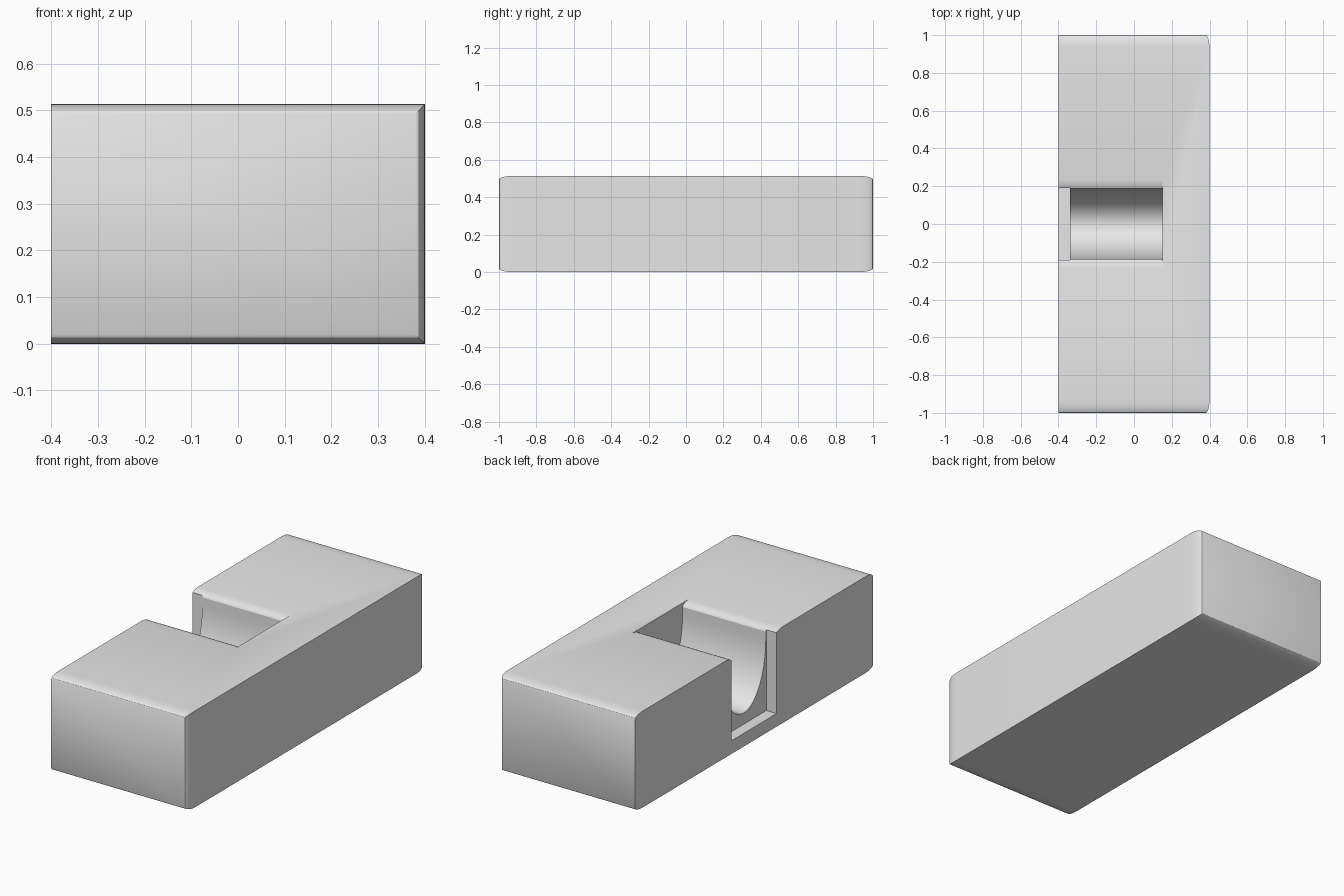
import bpy, bmesh, math
from mathutils import Vector

cube = bpy.data.objects.get("Cube")
if cube:
    bpy.data.objects.remove(cube, do_unlink=True)

HEIGHT = 0.513
STRETCH = 3.5  # the end roundings run longer along y

grey = bpy.data.materials.new("plain_grey")
grey.use_nodes = True
colour = (0.8, 0.8, 0.8, 1)
grey.diffuse_color = colour
grey.node_tree.nodes["Principled BSDF"].inputs["Base Color"].default_value = colour


def add_object(name, bm):
    bmesh.ops.recalc_face_normals(bm, faces=bm.faces)
    mesh = bpy.data.meshes.new(name)
    bm.to_mesh(mesh)
    bm.free()
    mesh.materials.append(grey)
    obj = bpy.data.objects.new(name, mesh)
    bpy.context.collection.objects.link(obj)
    return obj


def prism(name, profile, x0, x1):
    """Extrude a (y, z) outline along x."""
    bm = bmesh.new()
    face = bm.faces.new([bm.verts.new((x0, y, z)) for y, z in profile])
    ext = bmesh.ops.extrude_face_region(bm, geom=[face])["geom"]
    verts = [v for v in ext if isinstance(v, bmesh.types.BMVert)]
    bmesh.ops.translate(bm, verts=verts, vec=(x1 - x0, 0, 0))
    return add_object(name, bm)


# Block with rounded ends
bm = bmesh.new()
bmesh.ops.create_cube(bm, size=1)
for v in bm.verts:
    v.co = Vector((v.co.x * 0.8, v.co.y * 2 / STRETCH, (v.co.z + 0.5) * HEIGHT))
end_edges = [e for e in bm.edges
             if e.verts[0].co.y * e.verts[1].co.y > 0
             and max(v.co.x for v in e.verts) > 0]
bmesh.ops.bevel(bm, geom=end_edges, offset=0.02, segments=5, profile=0.5, affect='EDGES')
bmesh.ops.scale(bm, vec=(1, STRETCH, 1), verts=bm.verts)
block = add_object("block", bm)

# Round-bottomed pocket, square entry, and softened top rims
steps = 28
arc = [(-0.185 * math.cos(math.pi * i / steps), 0.45 - 0.32 * math.sin(math.pi * i / steps))
       for i in range(steps + 1)]
pocket = prism("pocket_cutter", arc + [(0.185, 0.6), (-0.185, 0.6)], -0.345, 0.15)
entry = prism("entry_cutter", [(-0.19, 0.07), (0.19, 0.07), (0.19, 0.6), (-0.19, 0.6)], -0.45, -0.34)
rim_half = [(0.184, 0.49), (0.19, 0.5), (0.205, 0.508), (0.235, 0.5135), (0.235, 0.6)]
rim = prism("rim_cutter", [(-y, z) for y, z in reversed(rim_half)] + rim_half, -0.45, 0.15)

bpy.context.view_layer.objects.active = block
block.select_set(True)
for cutter in (pocket, entry, rim):
    mod = block.modifiers.new(cutter.name, 'BOOLEAN')
    mod.operation = 'DIFFERENCE'
    mod.solver = 'EXACT'
    mod.object = cutter
    bpy.ops.object.modifier_apply(modifier=mod.name)
    bpy.data.objects.remove(cutter, do_unlink=True)
bpy.ops.object.shade_smooth_by_angle(angle=math.radians(30))
